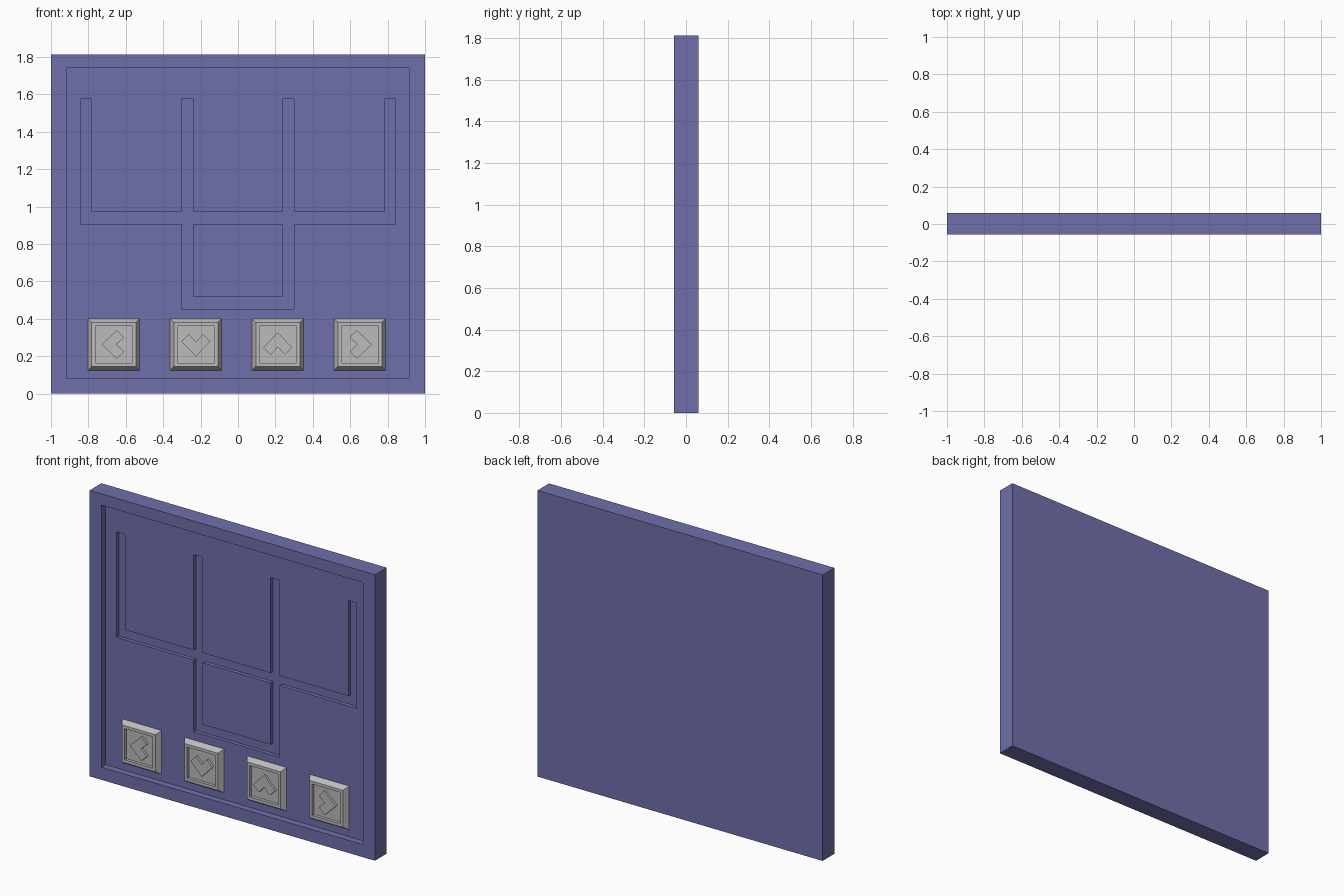
import bpy, bmesh, math

if "Cube" in bpy.data.objects:
    bpy.data.objects.remove(bpy.data.objects["Cube"])


def material(name, colour):
    mat = bpy.data.materials.new(name)
    mat.diffuse_color = (*colour, 1)
    mat.use_nodes = True
    mat.node_tree.nodes["Principled BSDF"].inputs["Base Color"].default_value = mat.diffuse_color
    return mat


blue = material("panel_blue", (0.16, 0.16, 0.41))
grey = material("button_grey", (0.5, 0.5, 0.5))

FRONT, BACK, FLOOR, GROOVE = -0.057, 0.06, -0.014, 0.01
HEIGHT = 1.813


def finish(bm, name, mat):
    bmesh.ops.remove_doubles(bm, verts=bm.verts, dist=1e-5)
    bmesh.ops.recalc_face_normals(bm, faces=bm.faces)
    bmesh.ops.dissolve_limit(bm, angle_limit=0.01, verts=bm.verts, edges=bm.edges)
    me = bpy.data.meshes.new(name)
    bm.to_mesh(me)
    bm.free()
    me.materials.append(mat)
    ob = bpy.data.objects.new(name, me)
    bpy.context.collection.objects.link(ob)


# Panel: stepped front made of cells, with rim, recessed field and grooves
recess = (-0.918, 0.915, 0.08, 1.741)
grooves = [(s * 0.8125 - 0.029, s * 0.8125 + 0.029, 0.907, 1.575) for s in (-1, 1)]
grooves += [(s * 0.27 - 0.032, s * 0.27 + 0.032, 0.453, 1.575) for s in (-1, 1)]
grooves += [(-0.8415, 0.8415, 0.907, 0.97), (-0.302, 0.302, 0.453, 0.516)]


def steps(values):
    return sorted({round(v, 4) for v in values})


boxes = [(-1, 1, 0, HEIGHT), recess] + grooves
xs = steps(v for b in boxes for v in b[:2])
zs = steps(v for b in boxes for v in b[2:])


def depth(i, k):
    if not (0 <= i < len(xs) - 1 and 0 <= k < len(zs) - 1):
        return BACK
    x, z = (xs[i] + xs[i + 1]) / 2, (zs[k] + zs[k + 1]) / 2
    inside = lambda b: b[0] < x < b[1] and b[2] < z < b[3]
    if any(inside(b) for b in grooves):
        return GROOVE
    return FLOOR if inside(recess) else FRONT


bm = bmesh.new()


def quad(*pts):
    bm.faces.new([bm.verts.new(p) for p in pts])


for i in range(-1, len(xs) - 1):
    for k in range(-1, len(zs) - 1):
        d, right, up = depth(i, k), depth(i + 1, k), depth(i, k + 1)
        x1, z1 = xs[i + 1], zs[k + 1]
        if i >= 0 and k >= 0:
            x0, z0 = xs[i], zs[k]
            for y in (d, BACK):
                quad((x0, y, z0), (x1, y, z0), (x1, y, z1), (x0, y, z1))
        if d != right and k >= 0:
            quad((x1, d, zs[k]), (x1, right, zs[k]), (x1, right, z1), (x1, d, z1))
        if d != up and i >= 0:
            quad((xs[i], d, z1), (xs[i], up, z1), (x1, up, z1), (x1, d, z1))
finish(bm, "wall_panel", blue)


# Buttons: bevelled square blocks with a sunken face and a raised chevron
def make_button(name, x, z, turn):
    bm = bmesh.new()
    levels = [(0.138, FLOOR + 0.005), (0.138, FLOOR - 0.002), (0.118, -0.047),
              (0.099, -0.047), (0.099, -0.028)]
    rings = [[bm.verts.new((x + a * r, y, z + b * r))
              for a, b in ((-1, -1), (1, -1), (1, 1), (-1, 1))] for r, y in levels]
    for lo, hi in zip(rings, rings[1:]):
        for j in range(4):
            n = (j + 1) % 4
            bm.faces.new((lo[j], lo[n], hi[n], hi[j]))
    bm.faces.new(rings[0])
    bm.faces.new(rings[-1])
    finish(bm, name, grey)

    outline = [(0.064, 0), (-0.016, 0.077), (-0.055, 0.038), (-0.014, 0),
               (-0.055, -0.038), (-0.016, -0.077)]
    c, s = math.cos(turn), math.sin(turn)
    bm = bmesh.new()
    face = bm.faces.new([bm.verts.new((x + c * u - s * v, -0.027, z + s * u + c * v))
                         for u, v in outline])
    ext = bmesh.ops.extrude_face_region(bm, geom=[face])["geom"]
    bmesh.ops.translate(bm, vec=(0, -0.016, 0),
                        verts=[g for g in ext if isinstance(g, bmesh.types.BMVert)])
    bm.faces.ensure_lookup_table()
    finish(bm, name + "_chevron", grey)


for n, (name, deg) in enumerate((("left", 180), ("down", 270), ("up", 90), ("right", 0))):
    make_button(name + "_button", -0.664 + 0.4385 * n, 0.263, math.radians(deg))
